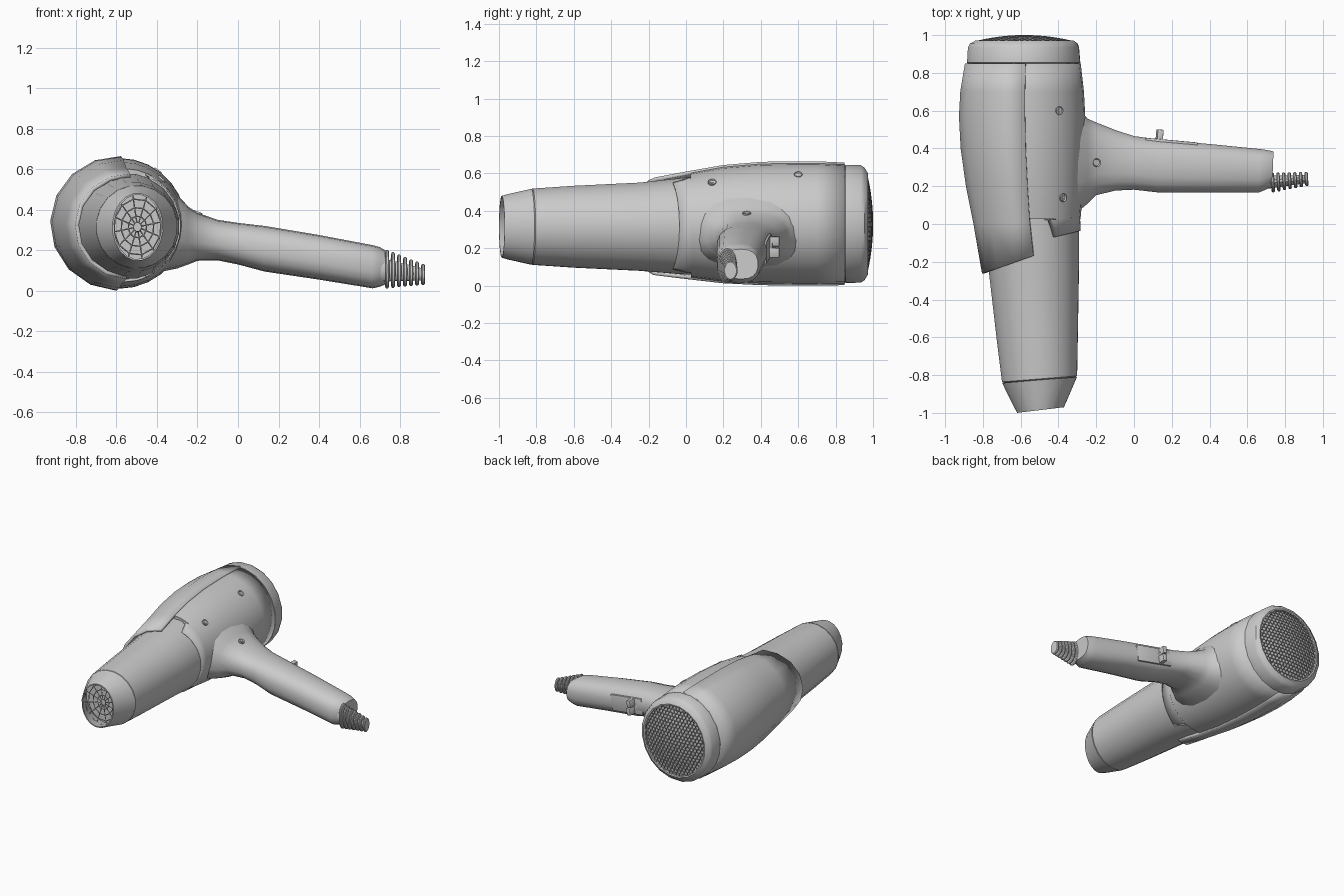
import bpy, bmesh
from math import sin, cos, pi, radians, atan, copysign, sqrt
from mathutils import Matrix, Vector

if "Cube" in bpy.data.objects:
    bpy.data.objects.remove(bpy.data.objects["Cube"])


def finish(name, bm, angle=35):
    """Turn a bmesh into a smooth-by-angle object."""
    bmesh.ops.recalc_face_normals(bm, faces=bm.faces)
    me = bpy.data.meshes.new(name)
    bm.to_mesh(me)
    bm.free()
    ob = bpy.data.objects.new(name, me)
    bpy.context.collection.objects.link(ob)
    bpy.ops.object.select_all(action='DESELECT')
    ob.select_set(True)
    bpy.context.view_layer.objects.active = ob
    bpy.ops.object.shade_smooth_by_angle(angle=radians(angle))
    return ob


def loft(name, secs, n=16, axis='Y', arcs=None, power=2.0, caps=True, angle=35):
    """Skin elliptical sections (pos, c_u, c_z, r_u, r_z, tilt) along Y or X.
    arcs gives a start/end angle per section for open shells."""
    bm = bmesh.new()
    rings = []
    for i, (p, cu, cz, ru, rz, tilt) in enumerate(secs):
        a0, a1 = arcs[i] if arcs else (10, 370)
        ring = []
        for k in range(n + 1 if arcs else n):
            a = radians(a0 + (a1 - a0) * k / n)
            du = ru * copysign(abs(cos(a)) ** (2 / power), cos(a))
            dz = rz * copysign(abs(sin(a)) ** (2 / power), sin(a))
            q = p + tilt * du
            co = (cu + du, q, cz + dz) if axis == 'Y' else (q, cu + du, cz + dz)
            ring.append(bm.verts.new(co))
        rings.append(ring)
    for r, s in zip(rings, rings[1:]):
        m = len(r)
        for k in range(m - 1 if arcs else m):
            j = (k + 1) % m
            bm.faces.new((r[k], r[j], s[j], s[k]))
    if caps and not arcs:
        bm.faces.new(rings[0])
        bm.faces.new(rings[-1])
    return finish(name, bm, angle)


def wire(ob, t):
    m = ob.modifiers.new('wire', 'WIREFRAME')
    m.thickness = t
    m.use_even_offset = False


def box(name, loc, size, rot=None, bevel=0.004):
    bm = bmesh.new()
    mat = Matrix.Translation(loc) @ (rot or Matrix()) @ Matrix.Diagonal((*size, 1))
    bmesh.ops.create_cube(bm, size=1, matrix=mat)
    bmesh.ops.bevel(bm, geom=bm.edges[:], offset=bevel, segments=2, affect='EDGES', profile=0.5)
    return finish(name, bm)


# Main housing outline: y, left x, right x, low z, high z
BODY = [(-.25, -.775, -.287, .075, .555), (0, -.84, -.28, .045, .6),
        (.2, -.88, -.268, .022, .635), (.4, -.908, -.26, .012, .652),
        (.57, -.917, -.258, .01, .655), (.7, -.91, -.265, .01, .655),
        (.85, -.885, -.282, .012, .648)]


def body(y, grow=0.0, tilt=0.0):
    y = min(max(y, -.25), .85)
    for a, b in zip(BODY, BODY[1:]):
        if y <= b[0]:
            break
    t = (y - a[0]) / (b[0] - a[0])
    l, r, lo, hi = (a[i] + (b[i] - a[i]) * t for i in range(1, 5))
    return (y, (l + r) / 2, (lo + hi) / 2, (r - l) / 2 + grow, (hi - lo) / 2 + grow, tilt)


# Nozzle: tapered hollow tip
loft('nozzle', [(-.826, -.5, .315, .2, .205, .08), (-.95, -.496, .315, .142, .177, .11),
                (-.985, -.495, .315, .125, .167, .12), (-.985, -.495, .315, .117, .159, .12),
                (-.86, -.499, .315, .168, .183, .1)], n=20)
# Outlet grille inside the tip
g = loft('outlet_grille', [(-.915, -.496, .315, .15 * f, .178 * f, .1) for f in (.12, .3, .54, .78, 1)],
         n=12, caps=False)
wire(g, .009)
# Barrel
loft('barrel', [(-.83, -.5, .315, .185, .19, .08), (-.82, -.5, .315, .201, .206, .08),
                (-.6, -.512, .315, .217, .221, .05), (-.25, -.53, .315, .241, .238, 0),
                (0, -.545, .318, .257, .262, 0), (.15, -.555, .32, .26, .26, 0)], n=20)

# Right housing with a stepped front edge
ys = [(-.1, 62, .25), (.015, 68, .1), (.03, 179.9, 0)] + [(b[0], 179.9, 0) for b in BODY[2:]]
right = loft('right_housing', [body(y, -.006, t) for y, _, t in ys], n=28,
             arcs=[(-h, h) for _, h, _ in ys])
# Left cover, raised over the housing, slanted front edge
left = loft('left_cover', [body(-.17, -.001, .36)] + [body(y) for y in (0, .2, .4, .57, .7, .848)],
            n=8, arcs=[(88, 268)] * 7)
for ob, t in ((right, .012), (left, .02)):
    m = ob.modifiers.new('thickness', 'SOLIDIFY')
    m.thickness, m.offset = t, 0

# Rear collar with recessed seat for the intake grille
loft('rear_collar', [(.84, -.584, .33, .285, .3, 0), (.854, -.584, .33, .303, .319, 0),
                     (.935, -.585, .33, .297, .317, 0), (.955, -.583, .33, .288, .303, 0),
                     (.972, -.58, .33, .26, .275, 0), (.97, -.58, .33, .25, .265, 0),
                     (.95, -.58, .33, .25, .265, 0)], n=20)
# Intake grille: domed honeycomb mesh with a backing dome
bm = bmesh.new()
s = .016
for i in range(-12, 13):
    for j in range(-12, 13):
        cx, cz = sqrt(3) * s * (i + (j % 2) / 2), 1.5 * s * j
        if cx * cx + cz * cz > .242 ** 2:
            continue
        vs = []
        for k in range(6):
            x, z = cx + s * sin(k * pi / 3), cz + s * cos(k * pi / 3)
            vs.append(bm.verts.new((-.58 + x, .966 + .03 * (1 - (x * x + z * z) / .0625), .33 + z * 1.04)))
        bm.faces.new(vs)
bmesh.ops.remove_doubles(bm, verts=bm.verts, dist=.002)
wire(finish('intake_grille', bm), .009)
loft('intake_backing', [(.945 + .03 * (1 - f * f), -.58, .33, .25 * f, .262 * f, 0)
                        for f in (1, .75, .5, .25, .05)], n=20)

# Handle: flares into the housing (x, y low, y high, z low, z high)
H = [(-.40, -.02, .72, .09, .54), (-.30, .06, .62, .11, .475), (-.245, .105, .56, .13, .415),
     (-.20, .15, .54, .148, .385), (-.1, .175, .5, .15, .35), (0, .18, .467, .13, .335),
     (.13, .165, .45, .095, .32), (.4, .165, .425, .055, .275), (.665, .165, .398, .012, .225),
     (.70, .18, .393, .02, .215), (.735, .2, .385, .035, .195)]
loft('handle', [(x, (a + b) / 2, (c + d) / 2, (b - a) / 2, (d - c) / 2, .04 if x > .6 else 0)
                for x, a, b, c, d in H], n=18, axis='X', power=2.5)

# Slide switch on the back of the handle
rot = Matrix.Rotation(atan(.165), 4, 'Y') @ Matrix.Rotation(-atan(.09), 4, 'Z')
box('switch_plate', (.19, .433, .197), (.28, .022, .12), rot)
for z in (.178, .238):
    box('switch_thumb', (.135, .465, z), (.032, .07, .052), rot)
box('switch_bridge', (.135, .448, .208), (.024, .03, .05), rot)

# Cord strain relief: ribs around a tapered core
loft('cord_core', [(.7, .22, .105, .035, .06, 0), (.915, .238, .08, .022, .03, 0)], n=12, axis='X')
for i in range(7):
    t = i / 6
    c = (.735 + .178 * t, .22 + .018 * t, .107 - .027 * t)
    ry, rz = .053 - .015 * t, .095 - .043 * t
    loft('cord_rib', [(c[0] + dx, c[1], c[2], ry - e, rz - e, -.06)
                      for dx, e in ((-.009, .006), (-.004, 0), (.004, 0), (.009, .006))], n=14, axis='X')

# Cross-head screws in raised rims
for loc, tilt in (((-.4, .6, .588), 36), ((-.38, .14, .548), 40), ((-.2, .325, .38), 20)):
    bm = bmesh.new()
    base = Matrix.Translation(loc) @ Matrix.Rotation(radians(tilt), 4, 'Y')
    bmesh.ops.create_cone(bm, cap_ends=True, segments=14, radius1=.024, radius2=.022, depth=.022, matrix=base)
    top = max(bm.faces, key=lambda f: f.normal.dot(base.to_3x3() @ Vector((0, 0, 1))))
    bmesh.ops.inset_individual(bm, faces=[top], thickness=.005, depth=-.008)
    for sx, sy in ((.024, .006), (.006, .024)):
        bmesh.ops.create_cube(bm, size=1, matrix=base @ Matrix.Translation((0, 0, .004))
                              @ Matrix.Diagonal((sx, sy, .008, 1)))
    finish('screw', bm)
